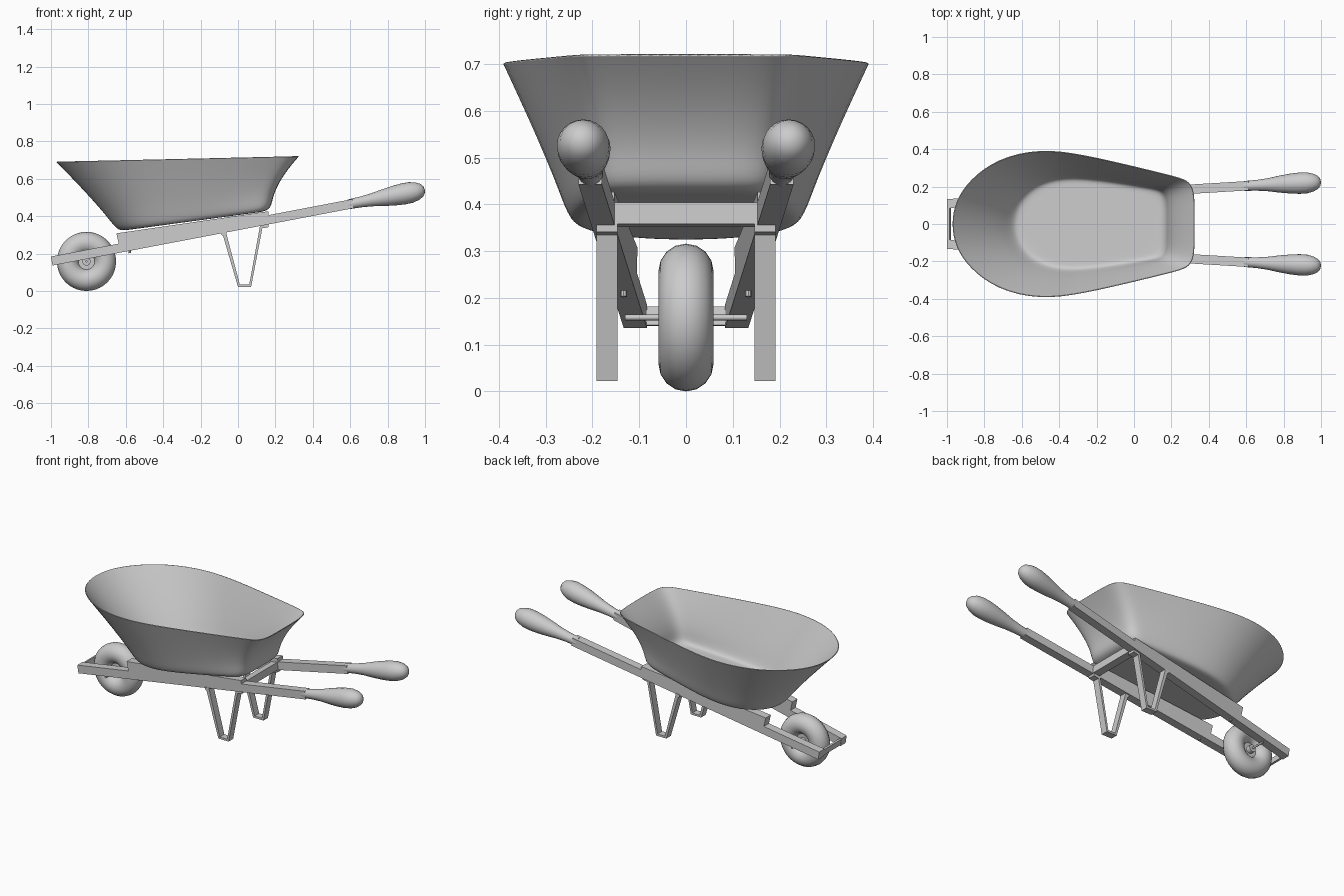
import bpy, bmesh, math
from mathutils import Vector

old = bpy.data.objects.get("Cube")
if old:
    bpy.data.objects.remove(old, do_unlink=True)

GREY = (0.6, 0.6, 0.6, 1)
grey = bpy.data.materials.new("plain grey")
grey.use_nodes = True
grey.diffuse_color = GREY
grey.node_tree.nodes["Principled BSDF"].inputs["Base Color"].default_value = GREY


def finish(name, bm, smooth=None):
    """Turn a bmesh into a named object, optionally smooth shaded."""
    bmesh.ops.recalc_face_normals(bm, faces=bm.faces)
    mesh = bpy.data.meshes.new(name)
    bm.to_mesh(mesh)
    bm.free()
    mesh.materials.append(grey)
    obj = bpy.data.objects.new(name, mesh)
    bpy.context.collection.objects.link(obj)
    if smooth:
        bpy.ops.object.select_all(action='DESELECT')
        obj.select_set(True)
        bpy.context.view_layer.objects.active = obj
        bpy.ops.object.shade_smooth_by_angle(angle=math.radians(smooth))
    return obj


def prism(name, profile, half, y_at):
    """Extrude an x-z profile across y, around a centre line y_at(x)."""
    bm = bmesh.new()
    near, far = [[bm.verts.new((x, y_at(x) + d, z)) for x, z in profile]
                 for d in (-half, half)]
    bm.faces.new(near)
    bm.faces.new(far)
    for i in range(len(profile)):
        j = (i + 1) % len(profile)
        bm.faces.new((near[i], near[j], far[j], far[i]))
    return finish(name, bm)


def lathe(name, profile, origin, axis, sides=24, smooth=40):
    """Turn a (distance, radius) profile around an axis."""
    bm = bmesh.new()
    turn = Vector(axis).to_track_quat('Z', 'Y')
    rings = []
    for s, r in profile:
        rings.append([bm.verts.new(Vector(origin) + turn @ Vector(
            (r * math.cos(a), r * math.sin(a), s)))
            for a in (math.tau * k / sides for k in range(sides))])
    for a, b in zip(rings, rings[1:]):
        for i in range(sides):
            j = (i + 1) % sides
            bm.faces.new((a[i], a[j], b[j], b[i]))
    bm.faces.new(rings[0])
    bm.faces.new(rings[-1])
    return finish(name, bm, smooth)


def rod(name, origin, axis, radius, half, sides=16):
    return lathe(name, [(-half, radius), (half, radius)], origin, axis, sides)


def rail_y(x):
    return 0.108 + 0.06 * (x + 1)


# Tub: half outlines of the rim and the foot, front to back
RIM = [(-0.975, 0), (-0.955, 0.12), (-0.88, 0.235), (-0.73, 0.35), (-0.5, 0.403),
       (-0.27, 0.37), (0.0, 0.307), (0.2, 0.258), (0.288, 0.234), (0.32, 0.185),
       (0.323, 0.08), (0.323, 0)]
FOOT = [(-0.655, 0), (-0.645, 0.07), (-0.61, 0.14), (-0.53, 0.215), (-0.4, 0.255),
        (-0.24, 0.25), (-0.05, 0.222), (0.08, 0.2), (0.145, 0.185), (0.172, 0.145),
        (0.175, 0.07), (0.175, 0)]


def full(half):
    return half + [(x, -y) for x, y in reversed(half[1:-1])]


def floor_z(x):
    return 0.32 + 0.135 * (x + 0.65)


bm = bmesh.new()
rings = []
for h in (1, 0.97, 0.8, 0.6, 0.4, 0.2, 0):
    ring = []
    for (rx, ry), (fx, fy) in zip(full(RIM), full(FOOT)):
        back = min(1, max(0, (fx + 0.1) / 0.25))
        p = h ** (1.1 + 0.6 * back)
        foot_z = floor_z(fx) + 0.017
        rim_z = 0.69 + 0.023 * (rx + 0.97)
        ring.append(bm.verts.new((fx + p * (rx - fx), fy + p * (ry - fy),
                                  foot_z + h * (rim_z - foot_z))))
    rings.append(ring)
for scale in (0.93, 0.8, 0.5, 0.2):
    ring = []
    for fx, fy in full(FOOT):
        x = -0.24 + scale * (fx + 0.24)
        ring.append(bm.verts.new((x, fy * scale, floor_z(x))))
    rings.append(ring)
n = len(rings[0])
for a, b in zip(rings, rings[1:]):
    for i in range(n):
        j = (i + 1) % n
        bm.faces.new((a[i], a[j], b[j], b[i]))
centre = bm.verts.new((-0.24, 0, floor_z(-0.24)))
for i in range(n):
    bm.faces.new((rings[-1][i], rings[-1][(i + 1) % n], centre))
tub = finish("tub", bm, 60)
sub = tub.modifiers.new("smooth shape", 'SUBSURF')
sub.levels = sub.render_levels = 2
sheet = tub.modifiers.new("sheet thickness", 'SOLIDIFY')
sheet.thickness = 0.004
sheet.offset = 0

# Rails, wedges, handles and legs on both sides
for side, label in ((1, "left"), (-1, "right")):
    def along(x):
        return side * rail_y(x)

    prism(label + "_rail", [(-0.992, 0.136), (0.62, 0.443), (0.612, 0.491),
                            (-1, 0.184)], 0.025, along)
    prism(label + "_wedge", [(-0.637, 0.25), (0.165, 0.4), (0.162, 0.426),
                             (-0.65, 0.308)], 0.025, along)
    lathe(label + "_handle",
          [(-0.01, 0.026), (0.06, 0.029), (0.12, 0.035), (0.18, 0.045),
           (0.24, 0.053), (0.29, 0.057), (0.33, 0.056), (0.365, 0.048),
           (0.39, 0.035), (0.402, 0.02), (0.406, 0.005)],
          (0.6, along(0.6), 0.465), (1, 0.05 * side, 0.19))

    # Bent strap leg with a flange under the rail
    prism(label + "_leg",
          [(-0.09, 0.313), (-0.09, 0.301), (-0.08, 0.295), (0.0, 0.022),
           (0.07, 0.022), (0.13, 0.335), (0.162, 0.341), (0.162, 0.358),
           (0.118, 0.35), (0.06, 0.034), (0.01, 0.034), (-0.062, 0.305),
           (-0.062, 0.318)], 0.022, lambda x: side * 0.169)

    # Bolts under the rail
    for x in (-0.58, 0.145):
        rod(label + "_bolt", (x, along(x), 0.136 + 0.19 * (x + 0.992)),
            (-0.19, 0, 1), 0.007, 0.012, 8)

# Cross members
prism("back_crossbar", [(0.122, 0.352), (0.165, 0.358), (0.162, 0.404),
                        (0.118, 0.396)], 0.155, lambda x: 0)
prism("front_crossbar", [(-0.99, 0.14), (-0.978, 0.142), (-0.986, 0.182),
                         (-0.998, 0.18)], 0.1, lambda x: 0)

# Wheel
HUB = (-0.81, 0, 0.158)
bpy.ops.mesh.primitive_torus_add(major_segments=40, minor_segments=16,
                                 major_radius=0.099, minor_radius=0.059,
                                 location=HUB, rotation=(math.pi / 2, 0, 0))
tyre = bpy.context.object
tyre.name = "tyre"
tyre.data.materials.append(grey)
bpy.ops.object.shade_smooth_by_angle(angle=math.radians(60))
rod("wheel_disc", HUB, (0, 1, 0), 0.055, 0.018, 32)
rod("hub", HUB, (0, 1, 0), 0.022, 0.045)
rod("axle", HUB, (0, 1, 0), 0.006, 0.13, 12)
